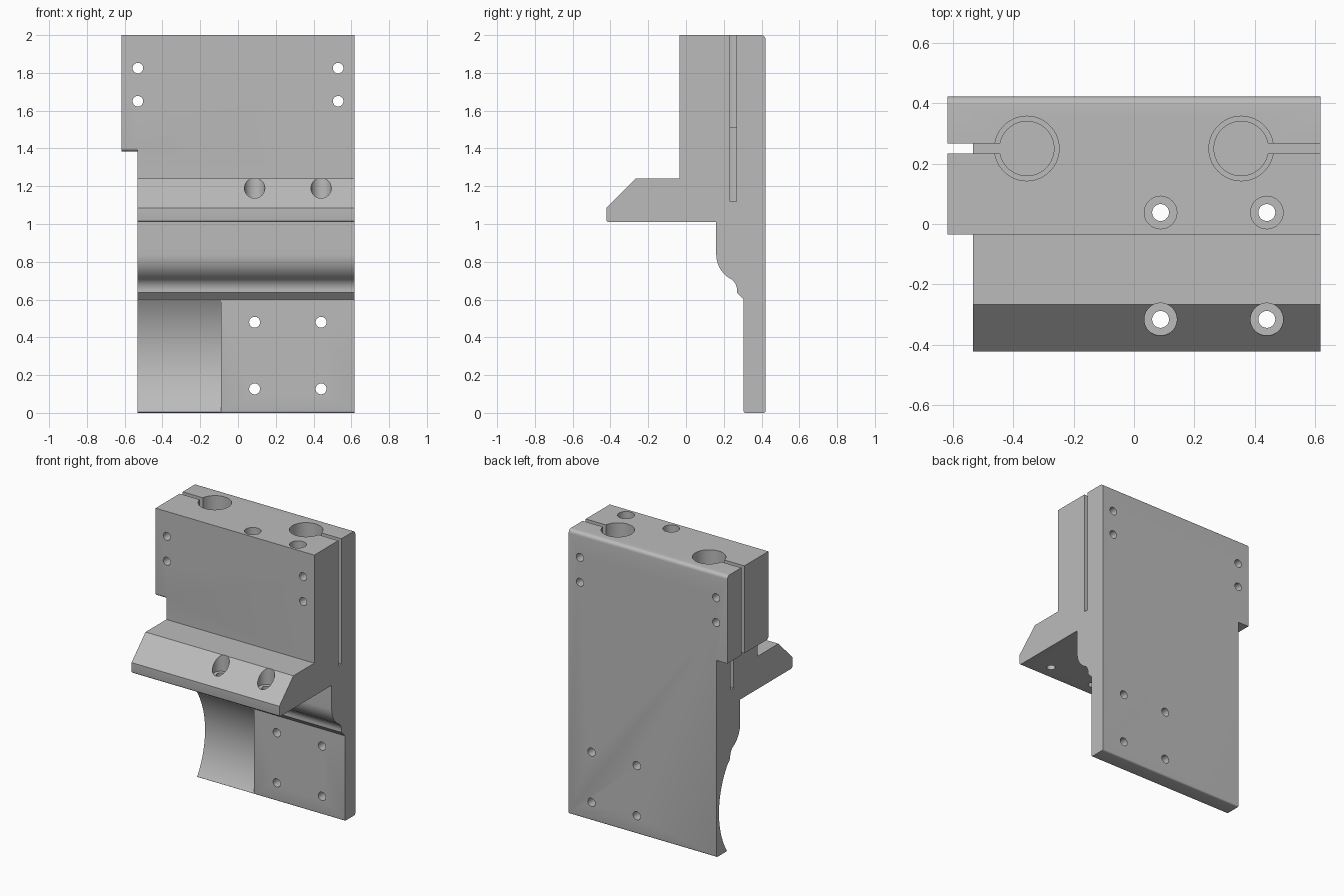
import bpy, bmesh, math
from math import cos, sin, radians, asin
from mathutils import Matrix

if "Cube" in bpy.data.objects:
    bpy.data.objects.remove(bpy.data.objects["Cube"])

grey = bpy.data.materials.new("machined grey")
grey.diffuse_color = (0.5, 0.5, 0.5, 1)
grey.use_nodes = True
grey.node_tree.nodes["Principled BSDF"].inputs["Base Color"].default_value = grey.diffuse_color


def arc(cy, cz, r, a0, a1, n=8):
    """Arc points in the side plane (y, z), angles in degrees."""
    return [(cy + r * cos(radians(a0 + (a1 - a0) * i / n)),
             cz + r * sin(radians(a0 + (a1 - a0) * i / n))) for i in range(n + 1)]


def finish(bm, name):
    bmesh.ops.recalc_face_normals(bm, faces=bm.faces[:])
    me = bpy.data.meshes.new(name)
    bm.to_mesh(me)
    bm.free()
    me.materials.append(grey)
    ob = bpy.data.objects.new(name, me)
    bpy.context.collection.objects.link(ob)
    return ob


def extrude_profile(name, pts, x0, x1):
    """Side profile swept along x."""
    bm = bmesh.new()
    f = bm.faces.new([bm.verts.new((x0, y, z)) for y, z in pts])
    g = bmesh.ops.extrude_face_region(bm, geom=[f])
    vs = [v for v in g["geom"] if isinstance(v, bmesh.types.BMVert)]
    bmesh.ops.translate(bm, verts=vs, vec=(x1 - x0, 0, 0))
    return finish(bm, name)


def box(name, x0, x1, y0, y1, z0, z1):
    return extrude_profile(name, [(y0, z0), (y1, z0), (y1, z1), (y0, z1)], x0, x1)


def rod(name, r, x, y, z0, z1, n=40):
    """Vertical cylinder."""
    bm = bmesh.new()
    bmesh.ops.create_cone(bm, cap_ends=True, segments=n, radius1=r, radius2=r, depth=z1 - z0,
                          matrix=Matrix.Translation((x, y, (z0 + z1) / 2)))
    return finish(bm, name)


def cross_rod(name, r, x, z, n=28):
    """Cylinder running front to back."""
    bm = bmesh.new()
    bmesh.ops.create_cone(bm, cap_ends=True, segments=n, radius1=r, radius2=r, depth=2,
                          matrix=Matrix.Translation((x, 0, z)) @ Matrix.Rotation(radians(90), 4, 'X'))
    return finish(bm, name)


# Bracket body: back plate, clamp block, front shelf and curved underside
BACK, FRONT, RIGHT, LEFT, STEP = 0.422, -0.422, 0.617, -0.617, -0.533
profile = (arc(BACK - .012, .012, .012, -90, 0, 4)
           + arc(BACK - .025, 2 - .025, .025, 0, 90, 6)
           + [(-.034, 2), (-.034, 1.24), (-.266, 1.24), (FRONT, 1.085)]
           + arc(FRONT + .014, 1.01 + .014, .014, 180, 270, 4)
           + [(.16, 1.01)]
           + arc(.31, .84, .15, 180, 240, 14)
           + arc(.20, .65, .07, 60, 0, 10)[1:]
           + [(.27, .637), (.305, .6)]
           + arc(.305 + .01, .01, .01, 180, 270, 4))
body = extrude_profile("bracket_body", profile, LEFT, RIGHT)

cutters = []

# Notch below the overhanging upper left corner
cutters.append(extrude_profile("side_notch_cutter",
               [(-.7, -.2), (.7, -.2), (.7, 1.385)]
               + arc(-.016, 1.403, .018, 270, 180, 5) + [(-.0345, 1.41), (-.7, 1.41)], -.8, STEP))

# Hollow curved recess at the lower left
a = math.degrees(asin(.298 / .545))
cutters.append(extrude_profile("recess_cutter",
               [(.2, .598), (.2, -.05), (.29, -.05)] + arc(-.15, .3, .545, -a - 1, a, 32), -.8, -.09))

# Clamp bores, stepped, with slits to the sides
for s, side in ((-1, "left"), (1, "right")):
    cutters.append(rod(side + "_upper_bore_cutter", .107, s * .355, .25, 1.51, 2.2, 56))
    cutters.append(rod(side + "_lower_bore_cutter", .09, s * .355, .25, 1.12, 1.7, 56))
    x0, x1 = sorted((s * .40, s * .8))
    cutters.append(box(side + "_slit_cutter", x0, x1, .233, .267, 1.12, 2.2))
    # Clamp screw holes
    for z in (1.65, 1.825):
        cutters.append(cross_rod(side + "_clamp_hole_cutter", .028, s * .53, z))

# Counterbored vertical holes and lower plate holes
for x in (.088, .44):
    for y in (-.316, .038):
        cutters.append(rod("bolt_hole_cutter", .028, x, y, .95, 2.2, 28))
        cutters.append(rod("counterbore_cutter", .054, x, y, 1.125, 2.2))
    for z in (.127, .48):
        cutters.append(cross_rod("plate_hole_cutter", .029, x, z))

# Carve the body and drop the cutters
for c in cutters:
    m = body.modifiers.new("cut", 'BOOLEAN')
    m.operation, m.solver, m.object = 'DIFFERENCE', 'EXACT', c
    c.hide_render = True
bpy.context.view_layer.update()
carved = bpy.data.meshes.new_from_object(body.evaluated_get(bpy.context.evaluated_depsgraph_get()))
body.modifiers.clear()
body.data = carved
for c in cutters:
    bpy.data.objects.remove(c)

# Smooth curved walls, crisp edges
bpy.context.view_layer.objects.active = body
body.select_set(True)
bpy.ops.object.shade_smooth_by_angle(angle=radians(28))
